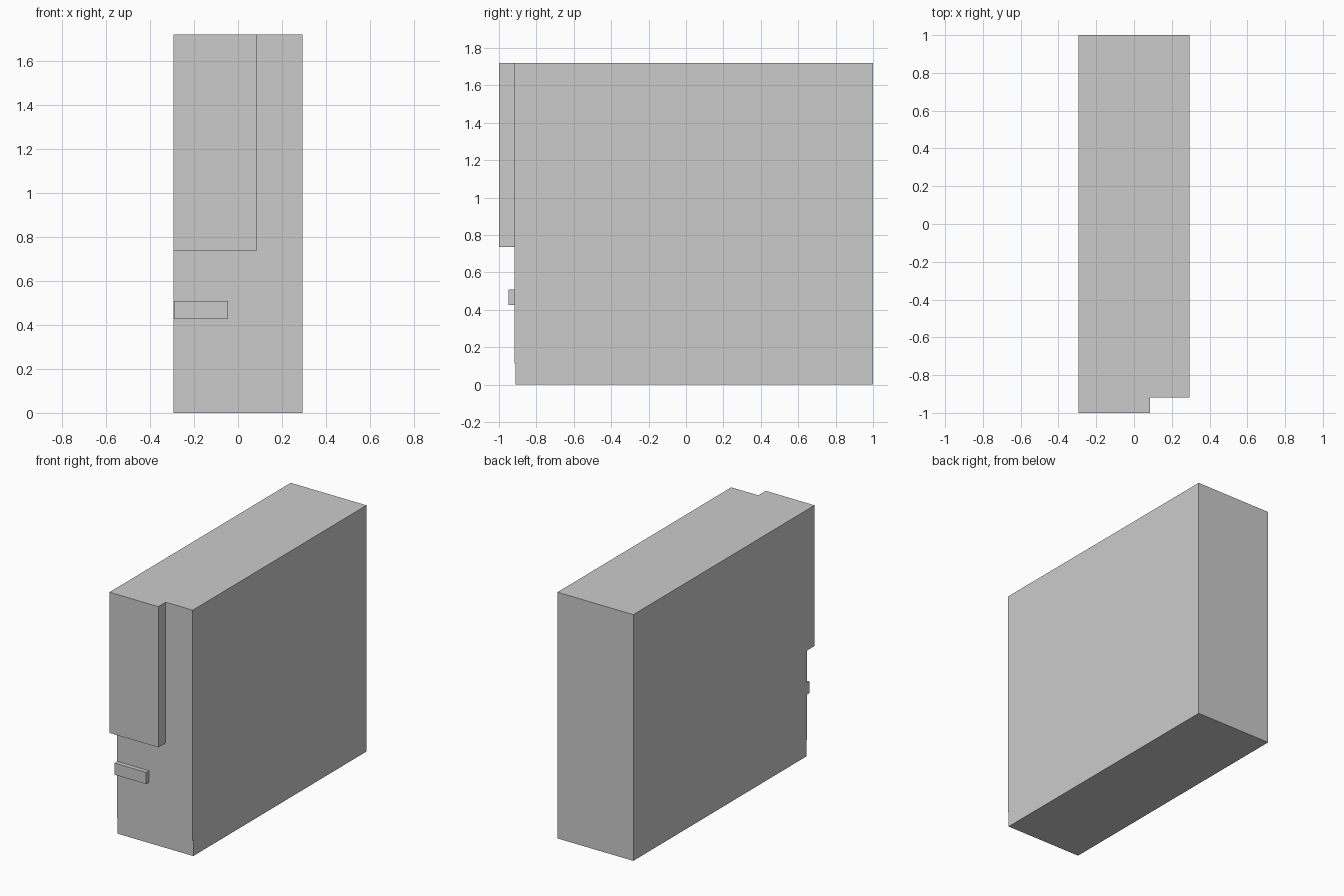
import bpy

if "Cube" in bpy.data.objects:
    bpy.data.objects.remove(bpy.data.objects["Cube"])


def box(name, x, y, z):
    """Axis-aligned box from (min, max) ranges."""
    bpy.ops.mesh.primitive_cube_add(
        size=1, location=[(a + b) / 2 for a, b in (x, y, z)])
    obj = bpy.context.object
    obj.name = name
    obj.scale = [b - a for a, b in (x, y, z)]
    bpy.ops.object.transform_apply(location=False, rotation=False, scale=True)
    return obj


HALF = 0.293      # half width of the cabinet
SPLIT = 0.084     # vertical seam on the front
TOP = 1.72
SEAM = 0.737      # horizontal seam on the front
KICK = 0.112      # top of the recessed bottom strip
BODY_Y = -0.912
PANEL_Y = -0.918

# Main cabinet
box("cabinet_body", (-HALF, HALF), (BODY_Y, 1), (0, TOP))

# Thin front panels above the bottom strip
box("lower_left_panel", (-HALF, SPLIT), (PANEL_Y, BODY_Y), (KICK, SEAM))
box("lower_right_panel", (SPLIT, HALF), (PANEL_Y, BODY_Y), (KICK, SEAM))
box("upper_right_panel", (SPLIT, HALF), (PANEL_Y, BODY_Y), (SEAM, TOP))

# Projecting upper block
box("upper_front_block", (-HALF, SPLIT), (-1, BODY_Y), (SEAM, TOP))

# Small bar on the lower panel
box("front_bar", (-0.29, -0.045), (-0.949, PANEL_Y), (0.427, 0.508))
